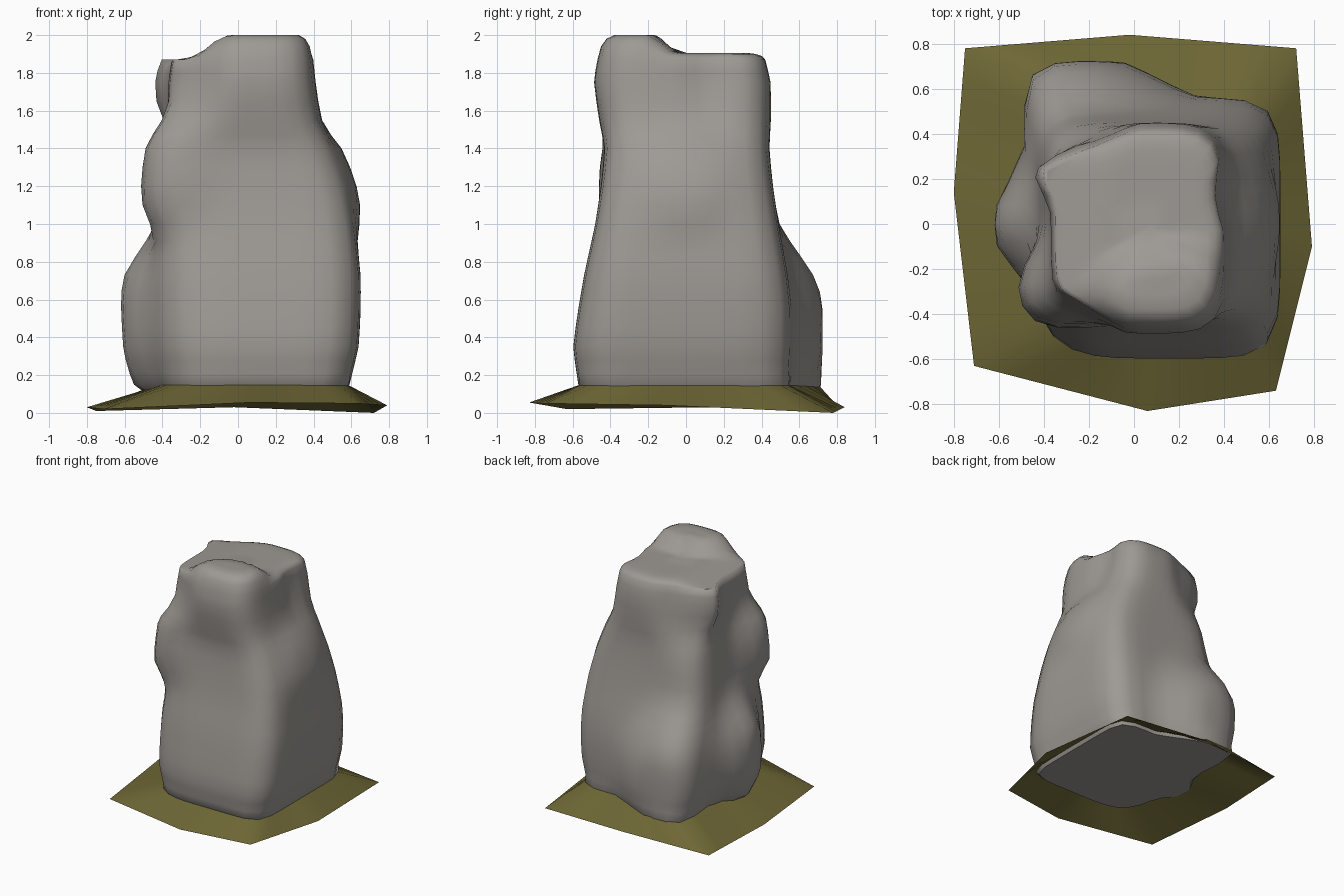
import bpy, bmesh, math

if "Cube" in bpy.data.objects:
    bpy.data.objects.remove(bpy.data.objects["Cube"])

def material(name, rgb):
    m = bpy.data.materials.new(name)
    m.diffuse_color = (*rgb, 1)
    m.use_nodes = True
    m.node_tree.nodes["Principled BSDF"].inputs["Base Color"].default_value = m.diffuse_color
    return m

def make_object(name, bm, mat):
    me = bpy.data.meshes.new(name)
    bm.to_mesh(me)
    bm.free()
    me.materials.append(mat)
    ob = bpy.data.objects.new(name, me)
    bpy.context.collection.objects.link(ob)
    return ob

grey = material("stone grey", (0.34, 0.32, 0.295))
olive = material("dry grass olive", (0.155, 0.135, 0.036))

# Boulder outline: z, left, right, front, back
LEVELS = [
    (0.12, -0.39, 0.57, -0.54, 0.54),
    (0.15, -0.41, 0.59, -0.57, 0.55),
    (0.35, -0.45, 0.64, -0.60, 0.56),
    (0.55, -0.46, 0.65, -0.57, 0.56),
    (0.73, -0.46, 0.65, -0.54, 0.54),
    (1.00, -0.43, 0.62, -0.48, 0.49),
    (1.20, -0.41, 0.58, -0.45, 0.46),
    (1.40, -0.39, 0.51, -0.43, 0.44),
    (1.55, -0.37, 0.44, -0.46, 0.45),
    (1.75, -0.37, 0.41, -0.49, 0.45),
    (1.87, -0.35, 0.40, -0.47, 0.42),
]
# Lumps and hollows: centre, reach, sideways push
BACK_BULGE = ((-0.26, 0.58, 0.38), (0.54, 0.42, 0.64), (-0.05, 0.165))
LUMPS = [
    BACK_BULGE,
    ((-0.47, 0.00, 0.45), (0.50, 0.27, 0.55), (-0.16, 0.00)),   # low left lump
    ((-0.38, -0.30, 1.27), (0.35, 0.26, 0.36), (-0.12, -0.06)), # front left shoulder
    ((-0.37, 0.26, 1.75), (0.20, 0.17, 0.25), (-0.08, 0.00)),   # upper left knob
    ((0.55, 0.00, 1.22), (0.25, 0.30, 0.32), (0.05, 0.00)),     # right ridge
    ((0.41, 0.13, 1.80), (0.14, 0.13, 0.30), (-0.04, 0.00)),    # notch in right of head
    ((-0.33, -0.55, 1.80), (0.30, 0.28, 0.35), (0.00, 0.10)),   # hollow in front left of head
    ((-0.33, 0.46, 1.75), (0.34, 0.25, 0.45), (0.00, -0.08)),   # cut back left corner of head
]
N = 40

def falloff(d):
    return max(0.0, min(1.0, (1 - d) * 2))

def extents(z):
    for a, b in zip(LEVELS, LEVELS[1:]):
        if z <= b[0] + 1e-6:
            t = (z - a[0]) / (b[0] - a[0])
            return [p + (q - p) * t for p, q in zip(a[1:], b[1:])]
    return LEVELS[-1][1:]

def ring(z, lumps):
    x0, x1, y0, y1 = extents(z)
    pts = []
    for i in range(N):
        a = 2 * math.pi * i / N
        c, s = math.cos(a), math.sin(a)
        # squarer corners low down, rounder at the front left and on the head
        n = 4 if c < 0 and s < 0 else 8 - 3 * max(0, min(1, (z - 1) * 2))
        k = (abs(c) ** n + abs(s) ** n) ** (-1 / n)
        x = (x0 + x1) / 2 + (x1 - x0) / 2 * c * k
        y = (y0 + y1) / 2 + (y1 - y0) / 2 * s * k
        dx = dy = 0
        for ctr, reach, push in lumps:
            d = math.sqrt(sum(((p - q) / r) ** 2 for p, q, r in zip((x, y, z), ctr, reach)))
            w = falloff(d)
            dx += push[0] * w
            dy += push[1] * w
        pts.append((x + dx, y + dy, z))
    return pts

def top_height(x, y):
    s = falloff(math.hypot((x - 0.17) / 0.42, (y + 0.31) / 0.28))
    return 1.905 + 0.095 * s * s * (3 - 2 * s) - 0.18 * max(0, -x - 0.13)

# Boulder: stacked rings, then a domed cap
heights = [0.12, 0.15, 0.21, 0.28, 0.35, 0.45, 0.55, 0.64, 0.73, 0.82, 0.91, 1.0,
           1.1, 1.2, 1.3, 1.4, 1.47, 1.55, 1.65, 1.75, 1.81, 1.87]
rings = [ring(z, LUMPS) for z in heights]
CX, CY = 0.03, -0.02
rim = rings[-1]
for scale, lift in ((0.96, 0.55), (0.89, 0.85), (0.8, 1), (0.65, 1), (0.5, 1), (0.35, 1), (0.18, 1)):
    cap = []
    for x, y, z in rim:
        px, py = CX + (x - CX) * scale, CY + (y - CY) * scale
        cap.append((px, py, z + (top_height(px, py) - z) * lift))
    rings.append(cap)

bm = bmesh.new()
loops = [[bm.verts.new(p) for p in r] for r in rings]
for lo, hi in zip(loops, loops[1:]):
    for i in range(N):
        j = (i + 1) % N
        bm.faces.new((lo[i], lo[j], hi[j], hi[i]))
bm.faces.new(loops[-1])
base = bm.faces.new(list(reversed(loops[0])))
# soften the lumps a little, keeping the base and top in place
middle = [v for l in loops[2:-6] for v in l]
for _ in range(2):
    bmesh.ops.smooth_vert(bm, verts=middle, factor=0.3, use_axis_x=True, use_axis_y=True)
for f in bm.faces:
    f.smooth = True
for e in base.edges:
    e.smooth = False
make_object("boulder", bm, grey)

# Grass skirt: sloping sheet from the foot of the boulder to an eight-cornered edge
EDGE = [(0.79, -0.10, 0.04), (0.72, 0.78, 0.00), (-0.02, 0.84, 0.03), (-0.75, 0.78, 0.01),
        (-0.80, 0.14, 0.03), (-0.71, -0.63, 0.02), (0.06, -0.83, 0.055), (0.63, -0.74, 0.05)]
bm = bmesh.new()
outer = []
for p, q in zip(EDGE, EDGE[1:] + EDGE[:1]):
    for k in range(5):
        outer.append(bm.verts.new([a + (b - a) * k / 5 for a, b in zip(p, q)]))
inner = [bm.verts.new((x * 0.98, y * 0.98, 0.15)) for x, y, z in ring(0.15, [BACK_BULGE])]
for i in range(N):
    j = (i + 1) % N
    f = bm.faces.new((inner[i], outer[i], outer[j], inner[j]))
    f.smooth = True
make_object("grass_skirt", bm, olive)
